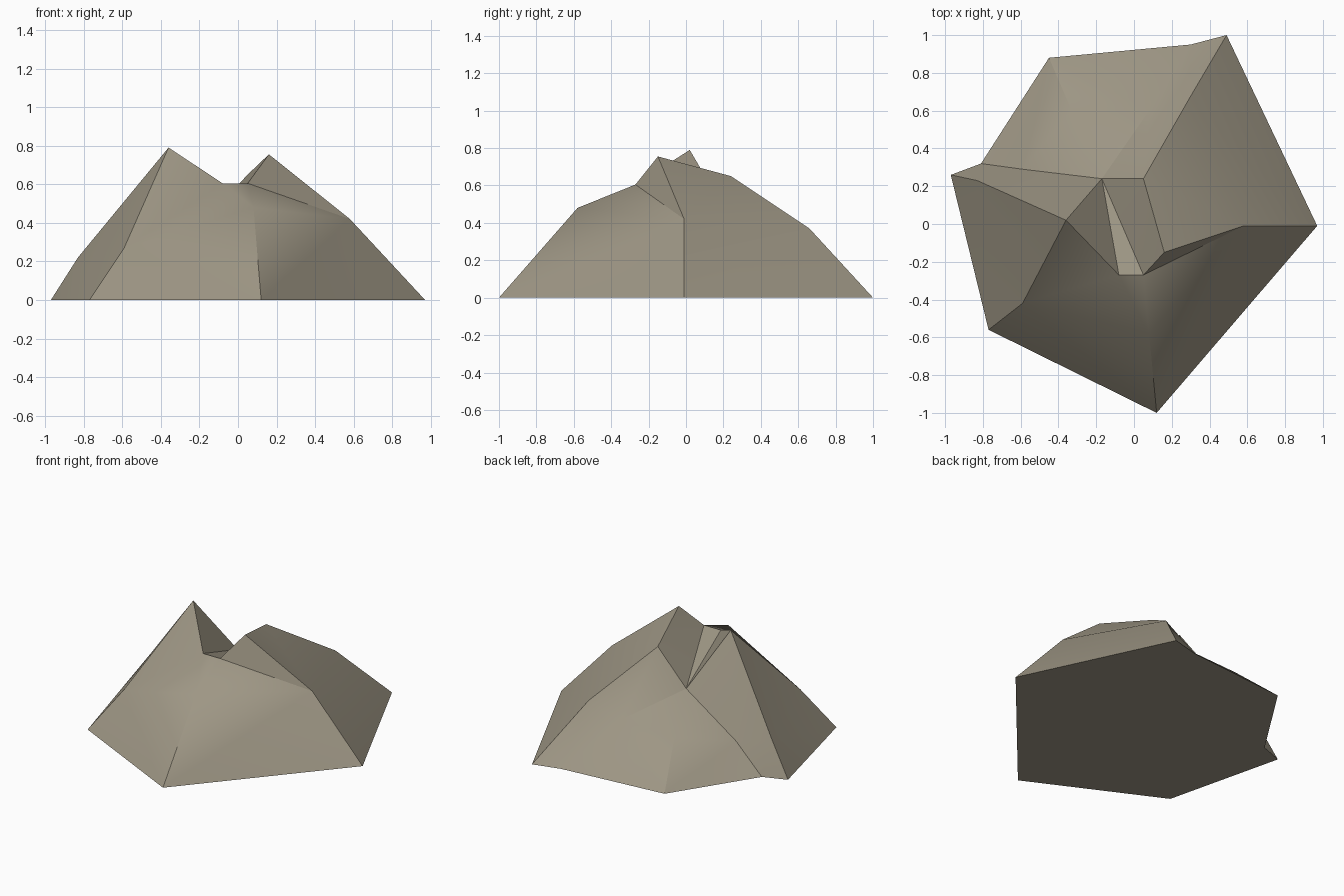
import bpy, bmesh, math

if "Cube" in bpy.data.objects:
    bpy.data.objects.remove(bpy.data.objects["Cube"])

# Crown points of the rock: two peaks, a notch, a back ridge and a gully
CROWN = {
    "left_peak": (-0.36, 0.02, 0.79),
    "right_peak": (0.16, -0.15, 0.755),
    "notch_left": (-0.08, -0.27, 0.605),
    "notch_right": (0.05, -0.27, 0.605),
    "back_ridge": (0.05, 0.24, 0.65),
    "gully": (-0.17, 0.24, 0.415),
}

# Spokes running round the rock: base corner, slope break, crown point
SPOKES = [
    ((-0.97, 0.26), (-0.83, 0.23, 0.22), "left_peak"),
    ((-0.81, 0.32), (-0.59, 0.29, 0.18), "gully"),
    ((-0.45, 0.88), (-0.33, 0.60, 0.25), "gully"),
    ((0.30, 0.95), (0.08, 0.60, 0.27), "gully"),
    ((0.49, 1.00), (0.29, 0.66, 0.37), "back_ridge"),
    ((0.97, -0.01), (0.58, -0.01, 0.42), "right_peak"),
    ((0.12, -1.00), (0.08, -0.58, 0.48), "notch_right"),
    ((-0.77, -0.56), (-0.59, -0.42, 0.27), "left_peak"),
]

bm = bmesh.new()
crown = {name: bm.verts.new(p) for name, p in CROWN.items()}
base = [bm.verts.new((x, y, 0)) for x, y, _ in [(*s[0], 0) for s in SPOKES]]
mid = [bm.verts.new(s[1]) for s in SPOKES]
top = [crown[s[2]] for s in SPOKES]


def face(*verts):
    bm.faces.new(list(dict.fromkeys(verts)))  # drop shared corners


# Lower and upper slopes between neighbouring spokes
for i in range(len(SPOKES)):
    j = (i + 1) % len(SPOKES)
    face(base[i], base[j], mid[j], mid[i])
    if SPOKES[i][2] == "notch_right":
        # the front slope also meets the left end of the notch
        face(mid[i], crown["notch_left"], top[i])
        face(mid[i], mid[j], crown["notch_left"])
        face(mid[j], top[j], crown["notch_left"])
    else:
        face(mid[i], mid[j], top[j], top[i])

# Crown faces around the gully and notch
for names in (("left_peak", "gully", "notch_left"),
              ("notch_left", "gully", "notch_right"),
              ("notch_right", "gully", "back_ridge"),
              ("notch_right", "back_ridge", "right_peak")):
    face(*(crown[n] for n in names))

# Flat underside
face(*reversed(base))
bmesh.ops.recalc_face_normals(bm, faces=bm.faces[:])
bmesh.ops.triangulate(bm, faces=bm.faces[:])

mesh = bpy.data.meshes.new("rock")
bm.to_mesh(mesh)
bm.free()
rock = bpy.data.objects.new("rock", mesh)
bpy.context.collection.objects.link(rock)

# Stone colour
stone = bpy.data.materials.new("warm grey stone")
stone.diffuse_color = (0.34, 0.305, 0.232, 1)
stone.use_nodes = True
stone.node_tree.nodes["Principled BSDF"].inputs["Base Color"].default_value = stone.diffuse_color
mesh.materials.append(stone)

# Soft slopes with crisp ridges
bpy.context.view_layer.objects.active = rock
rock.select_set(True)
bpy.ops.object.shade_smooth_by_angle(angle=math.radians(30))
